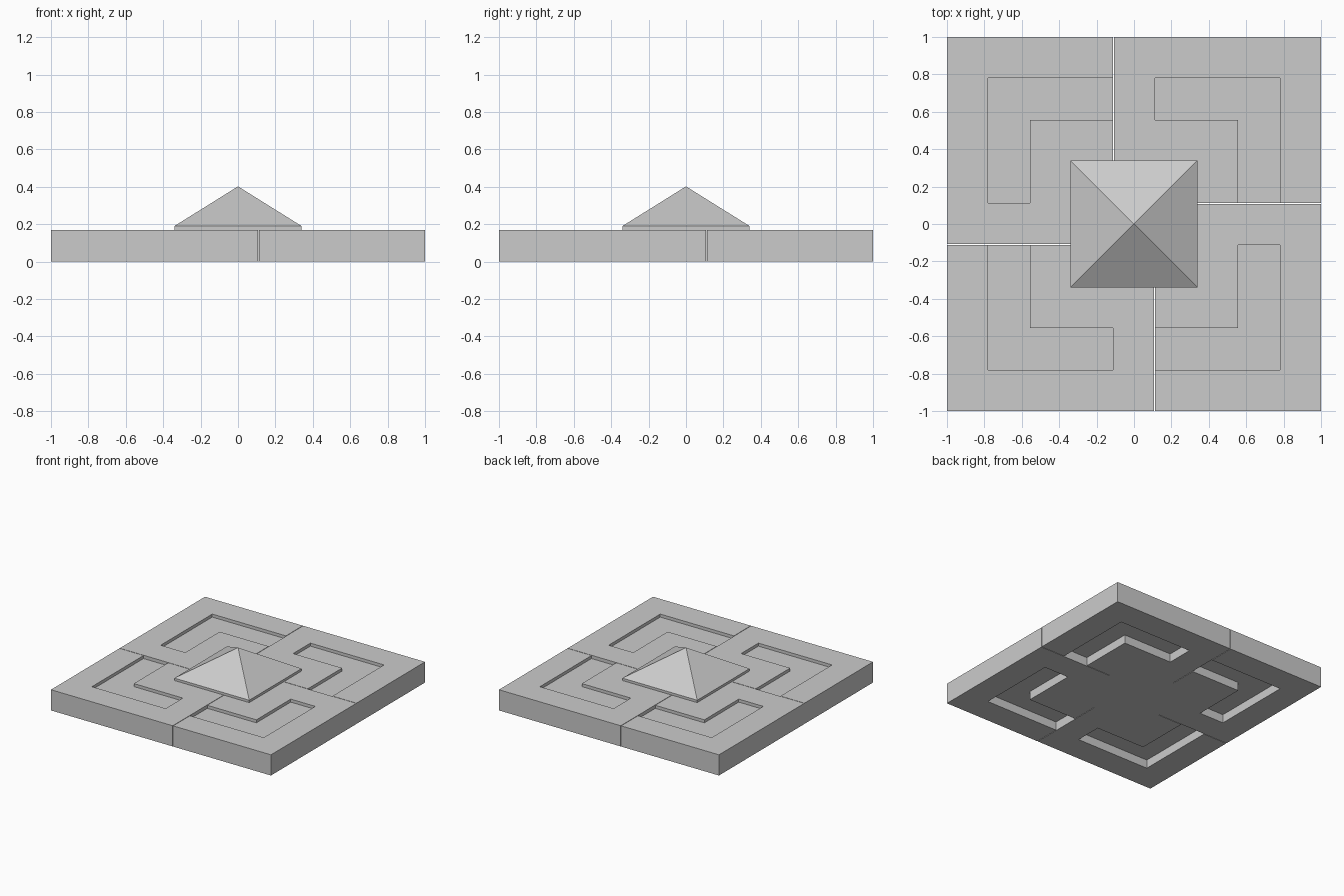
import bpy, bmesh, math
from mathutils import Matrix

if "Cube" in bpy.data.objects:
    bpy.data.objects.remove(bpy.data.objects["Cube"])

A, B, C, D = 0.111, 0.335, 0.557, 0.781   # pattern lines of the fretwork
GAP = 0.004                               # width of the seams
TOP = 0.17


def finish(name, bm):
    bmesh.ops.recalc_face_normals(bm, faces=bm.faces)
    mesh = bpy.data.meshes.new(name)
    bm.to_mesh(mesh)
    bm.free()
    obj = bpy.data.objects.new(name, mesh)
    bpy.context.collection.objects.link(obj)
    return obj


def prism(name, outline, z0, z1):
    bm = bmesh.new()
    face = bm.faces.new([bm.verts.new((x, y, z0)) for x, y in outline])
    ext = bmesh.ops.extrude_face_region(bm, geom=[face], use_keep_orig=True)
    verts = [g for g in ext["geom"] if isinstance(g, bmesh.types.BMVert)]
    bmesh.ops.translate(bm, verts=verts, vec=(0, 0, z1 - z0))
    return finish(name, bm)


def turn(points, k):
    # rotate by k quarter turns
    for _ in range(k):
        points = [(-y, x) for x, y in points]
    return points


# Plate: one edge with its seam and L-shaped opening, repeated around
quarter = [(-1, -1), (A - GAP, -1), (A - GAP, -B), (A, -B), (A, -C), (C, -C),
           (C, -A), (D, -A), (D, -D), (A, -D), (A, -1)]
prism("plate", [p for k in range(4) for p in turn(quarter, k)], 0, TOP)

# Recessed L-shaped panels inside the openings
panel = [(A, -D), (D, -D), (D, -A), (C, -A), (C, -C), (A, -C)]
for k in range(4):
    prism(f"recessed_panel_{k + 1}", turn(panel, k), 0.07, 0.145)

# Central pyramid on a thin square base
H = 0.34
bm = bmesh.new()
rings = [[bm.verts.new((x, y, z)) for x, y in turn_pts]
         for z, turn_pts in ((TOP, [(-H, -H), (H, -H), (H, H), (-H, H)]),
                             (0.19, [(-H, -H), (H, -H), (H, H), (-H, H)]))]
apex = bm.verts.new((0, 0, 0.402))
bm.faces.new(rings[0])
for i in range(4):
    j = (i + 1) % 4
    bm.faces.new((rings[0][i], rings[0][j], rings[1][j], rings[1][i]))
    bm.faces.new((rings[1][i], rings[1][j], apex))
finish("pyramid_boss", bm)
